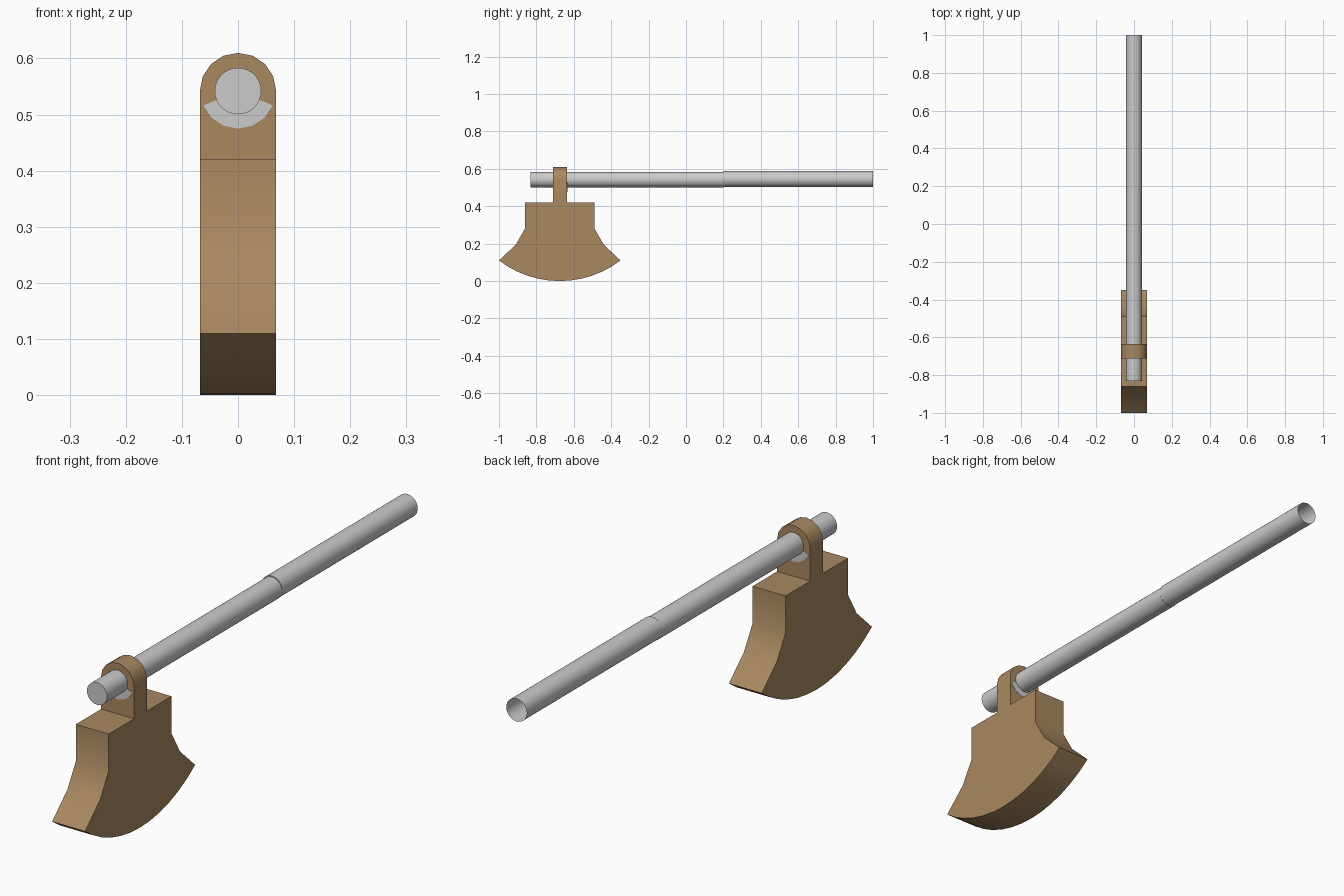
import bpy, bmesh
from math import sin, cos, radians, asin

if "Cube" in bpy.data.objects:
    bpy.data.objects.remove(bpy.data.objects["Cube"])

wood = bpy.data.materials.new("tan")
wood.diffuse_color = (0.40, 0.25, 0.12, 1)
wood.use_nodes = True
wood.node_tree.nodes["Principled BSDF"].inputs["Base Color"].default_value = wood.diffuse_color
CZ, CY, HALF = 0.542, -0.673, 0.068   # shaft height, head centre, head half width


def finish(name, bm, mat=None):
    bmesh.ops.recalc_face_normals(bm, faces=bm.faces)
    me = bpy.data.meshes.new(name)
    bm.to_mesh(me)
    bm.free()
    ob = bpy.data.objects.new(name, me)
    bpy.context.collection.objects.link(ob)
    if mat:
        me.materials.append(mat)
    bpy.ops.object.select_all(action='DESELECT')
    ob.select_set(True)
    bpy.context.view_layer.objects.active = ob
    bpy.ops.object.shade_smooth_by_angle(angle=radians(31))
    return ob


def prism(name, points, offset, mat=None):
    """Extrude a closed 3D outline along offset."""
    bm = bmesh.new()
    face = bm.faces.new([bm.verts.new(p) for p in points])
    out = bmesh.ops.extrude_face_region(bm, geom=[face], use_keep_orig=True)
    verts = [g for g in out["geom"] if isinstance(g, bmesh.types.BMVert)]
    bmesh.ops.translate(bm, verts=verts, vec=offset)
    return finish(name, bm, mat)


def arc(r, a0, a1, n):
    return [(r * cos(radians(a0 + (a1 - a0) * i / n)),
             r * sin(radians(a0 + (a1 - a0) * i / n))) for i in range(n + 1)]


# Blade: flared shoulders and a curved cutting edge
side = [(0.185, 0.42), (0.185, 0.282), (0.235, 0.195)]
R = 0.535
half = 90 - asin(0.325 / R) * 180 / 3.14159265
edge = [(y, z + R) for y, z in arc(R, -half, -180 + half, 12)]
profile = side + edge + [(-y, z) for y, z in reversed(side)]
prism("blade", [(-HALF, CY + y - 0.002, z) for y, z in profile], (2 * HALF, 0, 0), wood)

# Arched eye that wraps the shaft
arch = [(-HALF, 0.42), (HALF, 0.42)] + [(x, z + CZ) for x, z in arc(HALF, 0, 180, 8)]
prism("eye", [(x, CY - 0.038, z) for x, z in arch], (0, 0.076, 0), wood)

# Grey saddle under the shaft, showing on both faces of the eye
saddle = arc(0.067, 202.5, 337.5, 6) + arc(0.038, 337.5, 202.5, 6)
prism("eye_saddle", [(x, CY - 0.039, z + CZ) for x, z in saddle], (0, 0.078, 0))

# Shaft: capped at the head, open at the far end, slightly thicker grip
bm = bmesh.new()
rings = []
for y, r, z in [(-0.832, 0.0415, CZ), (0.2, 0.0415, CZ), (0.2, 0.0425, CZ + 0.003), (1.0, 0.0425, CZ + 0.003)]:
    rings.append([bm.verts.new((x, y, z + dz)) for x, dz in arc(r, 0, 360, 32)[:-1]])
bm.faces.new(rings[0])
for a, b in zip(rings, rings[1:]):
    for i in range(32):
        j = (i + 1) % 32
        bm.faces.new((a[i], a[j], b[j], b[i]))
finish("shaft", bm)
